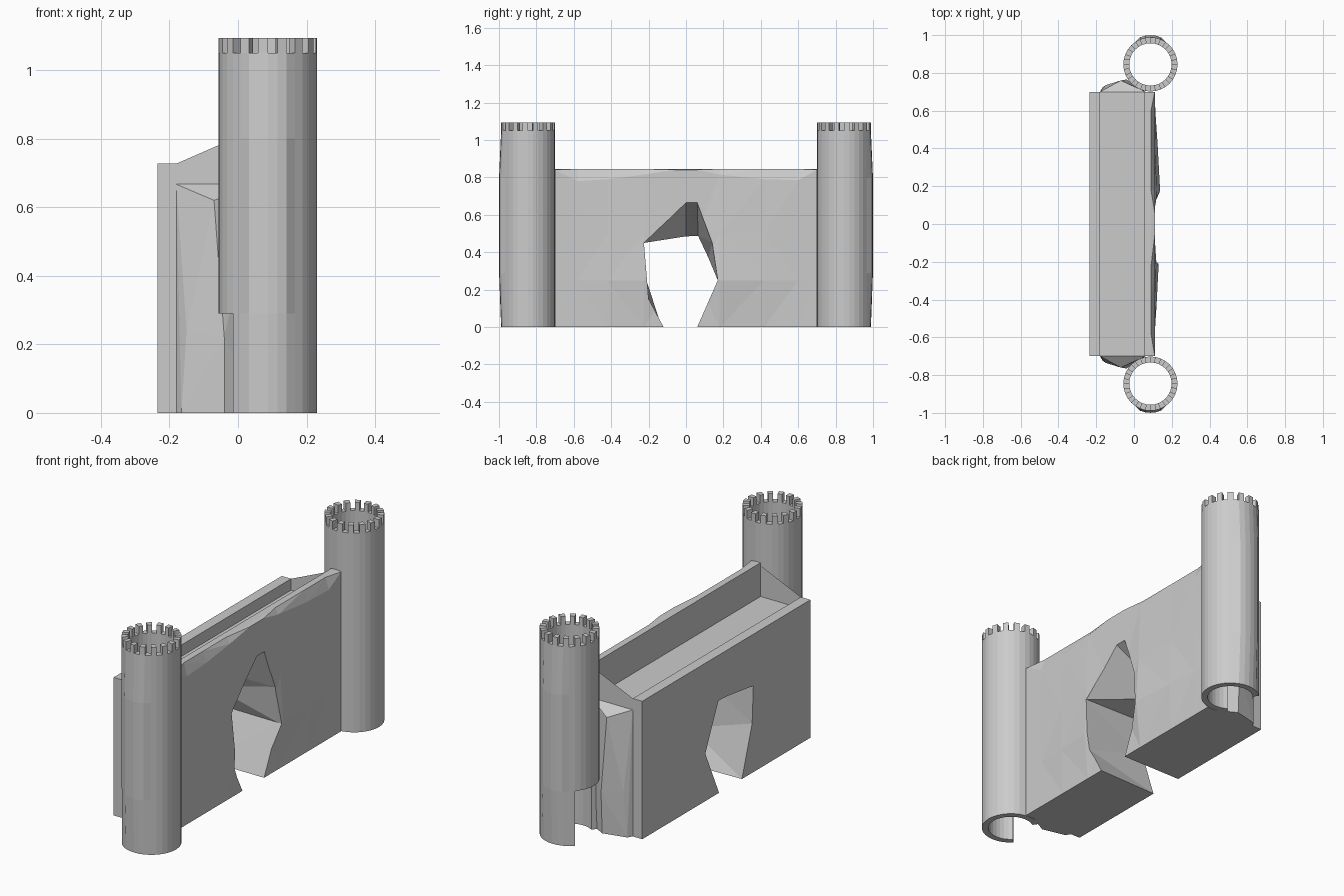
import bpy, bmesh, math

if "Cube" in bpy.data.objects:
    bpy.data.objects.remove(bpy.data.objects["Cube"])


def make_object(name, bm):
    bmesh.ops.recalc_face_normals(bm, faces=bm.faces[:])
    me = bpy.data.meshes.new(name)
    bm.to_mesh(me)
    bm.free()
    ob = bpy.data.objects.new(name, me)
    bpy.context.collection.objects.link(ob)
    return ob


def loft(name, rings):
    """Join equal-length closed rings and cap both ends."""
    bm = bmesh.new()
    vs = [[bm.verts.new(p) for p in r] for r in rings]
    n = len(vs[0])
    for a, b in zip(vs, vs[1:]):
        for i in range(n):
            j = (i + 1) % n
            bm.faces.new((a[i], a[j], b[j], b[i]))
    bm.faces.new(vs[0])
    bm.faces.new(vs[-1])
    bmesh.ops.triangulate(bm, faces=bm.faces[:])
    return make_object(name, bm)


# Gate wall: cross-sections along y (y, bulge of the front face, chamfer drop)
stations = [(-.70, 0, .004), (-.58, 0, .065), (-.42, .01, .055), (-.225, .02, .03),
            (-.06, .005, .004), (.06, .005, .004), (.18, .028, .03),
            (.42, .015, .055), (.60, .003, .06), (.70, 0, .004)]
rings = []
for y, bulge, drop in stations:
    section = [(-.235, 0), (-.235, .727), (-.18, .727), (-.18, .667), (.055, .667),
               (.055, .845), (.09, .845), (.11, .845 - drop), (.11 + bulge * .4, .5),
               (.11 + bulge, .25), (.11, 0)]
    rings.append([(x, y, z) for x, z in section])
wall = loft("gate_wall", rings)

# Rough-hewn arch: tall at the front, lower at the back
front = [(-.12, -.1), (-.12, 0), (-.20, .15), (-.225, .45), (0, .667),
         (.06, .667), (.14, .45), (.17, .25), (.06, 0), (.06, -.1)]
back = [(-.13, -.1), (-.13, 0), (-.215, .26), (-.225, .455), (0, .485),
        (.065, .487), (.12, .37), (.175, .25), (.06, 0), (.06, -.1)]
cutter = loft("arch_cutter", [[(x, y, z) for y, z in o] for x, o in
                              ((-.4, back), (-.235, back), (.115, front), (.3, front))])
mod = wall.modifiers.new("arch", 'BOOLEAN')
mod.operation = 'DIFFERENCE'
mod.solver = 'EXACT'
mod.object = cutter
bpy.context.view_layer.objects.active = wall
bpy.ops.object.modifier_apply(modifier=mod.name)
bpy.data.objects.remove(cutter)


# Faceted stonework at each wall end
def wall_end(name, s):
    pts = [(-.18, .70, 0), (-.18, .70, .48), (-.18, .70, .667), (.06, .70, .667), (.06, .70, 0),
           (-.165, .725, 0), (-.15, .735, .24), (-.10, .75, .42), (-.07, .76, .62),
           (-.04, .765, .22), (-.04, .755, 0), (.0, .73, .63)]
    bm = bmesh.new()
    for x, y, z in pts:
        bm.verts.new((x, y * s, z))
    bmesh.ops.convex_hull(bm, input=bm.verts[:])
    loose = [v for v in bm.verts if not v.link_faces]
    bmesh.ops.delete(bm, geom=loose, context='VERTS')
    make_object(name, bm)


# Hollow tower with merlons and a broken opening at its inner foot
def tower(name, s):
    n, cx, cy = 32, .087, .845
    levels = [0, .29, .80, 1.05, 1.093]
    bm = bmesh.new()
    cache = {}

    def vert(i, k, inner):
        key = (i % n, k, inner)
        if key not in cache:
            a = 2 * math.pi * (i % n) / n
            r = .112 if inner else .1435
            y = cy + r * math.sin(a)
            if k in (1, 2) and not inner and math.sin(a) > .9:
                y += .011
            cache[key] = bm.verts.new((cx + r * math.cos(a), s * y, levels[k]))
        return cache[key]

    def solid(i, k):
        i %= n
        if k < 0 or k > 3:
            return False
        if k == 0:
            return not 12 <= i < 21
        return k < 3 or i % 2 == 0

    for i in range(n):
        for k in range(4):
            if not solid(i, k):
                continue
            for inner in (0, 1):
                bm.faces.new([vert(i, k, inner), vert(i + 1, k, inner),
                              vert(i + 1, k + 1, inner), vert(i, k + 1, inner)])
            for di, e in ((-1, i), (1, i + 1)):
                if not solid(i + di, k):
                    bm.faces.new([vert(e, k, 0), vert(e, k, 1),
                                  vert(e, k + 1, 1), vert(e, k + 1, 0)])
            for dk, h in ((-1, k), (1, k + 1)):
                if not solid(i, k + dk):
                    bm.faces.new([vert(i, h, 0), vert(i + 1, h, 0),
                                  vert(i + 1, h, 1), vert(i, h, 1)])
    make_object(name, bm)


for side, s in (("front", -1), ("back", 1)):
    wall_end(side + "_wall_end", s)
    tower(side + "_tower", s)
